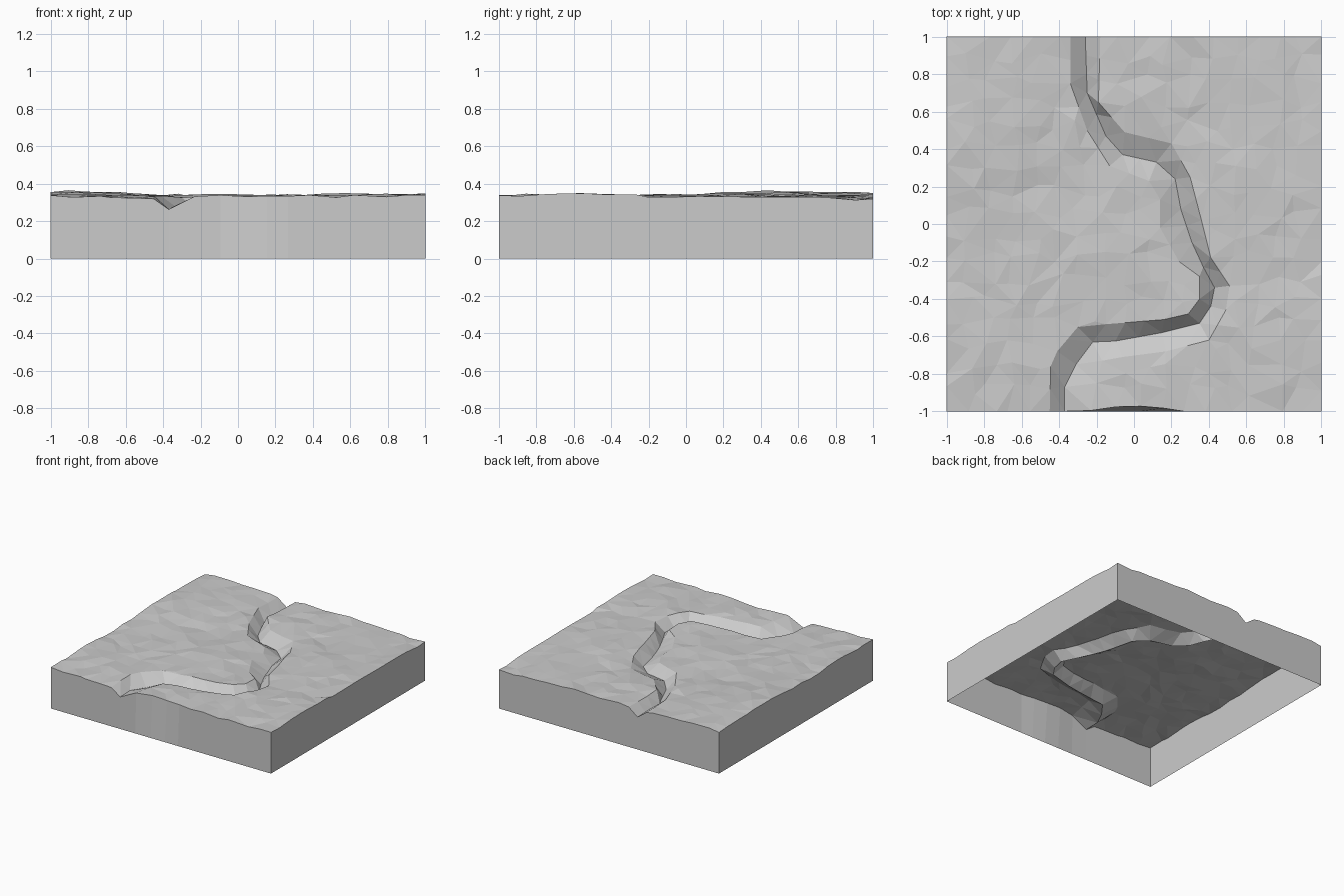
import bpy, bmesh, random
from mathutils import Vector, noise
from mathutils.geometry import delaunay_2d_cdt

if "Cube" in bpy.data.objects:
    bpy.data.objects.remove(bpy.data.objects["Cube"])

random.seed(4)

# River outline, back edge to front edge: left lip, bed, right lip
LEFT = [(-.34, 1), (-.34, .75), (-.25, .5), (-.13, .31), (.08, .23), (.14, .13),
        (.14, -.02), (.24, -.2), (.35, -.28), (.35, -.4), (.29, -.48), (.16, -.51),
        (-.15, -.535), (-.3, -.55), (-.41, -.68), (-.445, -.76), (-.45, -1)]
BED = [(-.26, 1), (-.25, .7), (-.15, .47), (-.06, .37), (.12, .33), (.22, .24),
       (.25, .08), (.31, -.1), (.37, -.23), (.43, -.34), (.41, -.44), (.35, -.53),
       (.15, -.58), (-.1, -.625), (-.22, -.63), (-.31, -.75), (-.37, -.87), (-.37, -1)]
RIGHT = [(-.18, 1), (-.19, .65), (-.05, .49), (.2, .43), (.3, .25), (.36, .02),
         (.41, -.18), (.51, -.33), (.49, -.46), (.4, -.62), (.17, -.68),
         (-.06, -.71), (-.17, -.73), (-.2, -.85), (-.23, -1)]


def densify(path, step=.11):
    """Split a path into pieces no longer than step."""
    out = []
    for a, b in zip(path, path[1:]):
        a, b = Vector(a), Vector(b)
        n = max(1, round((b - a).length / step))
        out += [a.lerp(b, i / n) for i in range(n)]
    return out + [Vector(path[-1])]


def ground(x, y):
    """Gently rolling land height."""
    z = .335 + .012 * noise.noise((x * 2.3, y * 2.3, 1.7)) + random.uniform(-.007, .007)
    z += .02 * max(0, 1 - ((x + 1) ** 2 + (y - .5) ** 2) * 3)
    z += .008 * max(0, 1 - ((x - .6) ** 2 + (y + .4) ** 2) * 3)
    return z - .015 * max(0, 1 - ((x - 1) ** 2 + (y - 1) ** 2) * 4)


# River points and constraint edges
pts, heights, edges = [], [], []
for path, bed in ((LEFT, False), (BED, True), (RIGHT, False)):
    line = densify(path)
    start = len(pts)
    for p in line:
        pts.append(p)
        heights.append(.265 + random.uniform(-.005, .005) if bed else ground(*p) - .004)
    edges += [(start + i, start + i + 1) for i in range(len(line) - 1)]
river = list(pts)
bed_line = densify(BED, .03)

# Scattered land points, straight along the four borders
N = 17
for i in range(N + 1):
    for j in range(N + 1):
        p = Vector((-1 + 2 * i / N, -1 + 2 * j / N))
        if 0 < i < N:
            p.x += random.uniform(-.035, .035)
        if 0 < j < N:
            p.y += random.uniform(-.035, .035)
        if min((p - q).length for q in river) < .055:
            continue
        if min((p - q).length for q in bed_line) < .1:
            continue
        pts.append(p)
        heights.append(ground(*p))

verts2d, _, faces, orig, _, _ = delaunay_2d_cdt(pts, edges, [], 0, 1e-5)

# Land surface
bm = bmesh.new()
top = []
for v, o in zip(verts2d, orig):
    z = heights[o[0]] if o else .3
    top.append(bm.verts.new((v.x, v.y, z)))
for f in faces:
    bm.faces.new([top[i] for i in f])

# Side walls down to the ground, open underneath
rim = [e for e in bm.edges if e.is_boundary]
ext = bmesh.ops.extrude_edge_only(bm, edges=rim)
for g in ext["geom"]:
    if isinstance(g, bmesh.types.BMVert):
        g.co.z = 0

# Front rim bows slightly inward near the middle
for v in top:
    if v.co.y < -.999:
        v.co.y += .028 * max(0, 1 - (v.co.x / .25) ** 2)

bmesh.ops.recalc_face_normals(bm, faces=bm.faces)
bm.faces.ensure_lookup_table()
if bm.faces[0].normal.z < 0:
    bmesh.ops.reverse_faces(bm, faces=bm.faces)

mesh = bpy.data.meshes.new("river_terrain")
bm.to_mesh(mesh)
bm.free()
bpy.context.collection.objects.link(bpy.data.objects.new("river_terrain", mesh))
